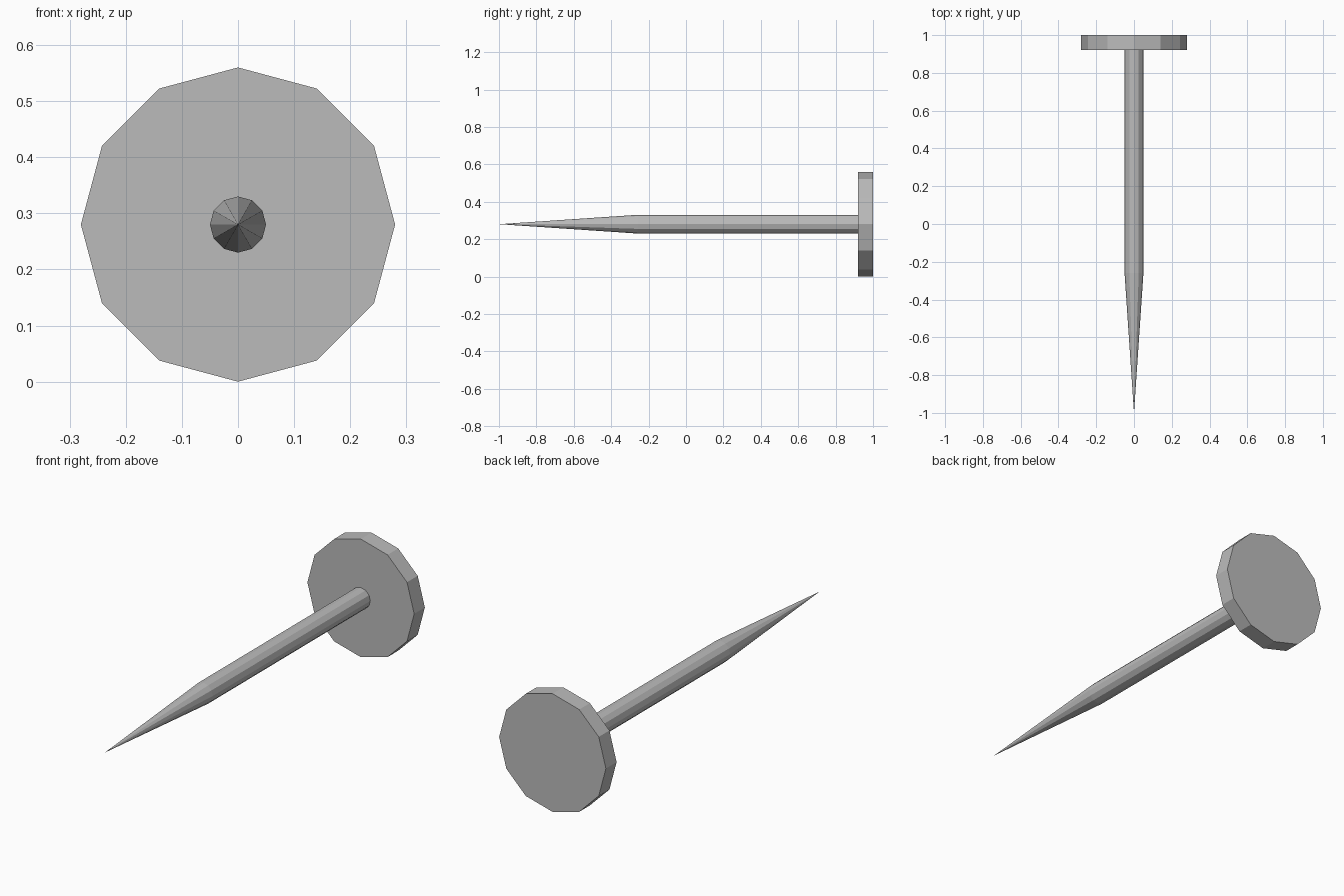
import bpy
import bmesh
from math import pi
from mathutils import Matrix

cube = bpy.data.objects.get("Cube")
if cube:
    bpy.data.objects.remove(cube, do_unlink=True)

SIDES = 12
AXIS_Z = 0.28

steel = bpy.data.materials.new("grey_steel")
steel.use_nodes = True
color = (0.5, 0.5, 0.5, 1)
steel.diffuse_color = color
steel.node_tree.nodes["Principled BSDF"].inputs["Base Color"].default_value = color


def segment(name, back_y, front_y, back_radius, front_radius):
    """Faceted frustum lying along y, from back_y to front_y."""
    bm = bmesh.new()
    place = Matrix.Translation((0, (back_y + front_y) / 2, AXIS_Z)) @ Matrix.Rotation(pi / 2, 4, "X")
    bmesh.ops.create_cone(bm, cap_ends=True, segments=SIDES, radius1=back_radius,
                          radius2=front_radius, depth=back_y - front_y, matrix=place)
    bmesh.ops.remove_doubles(bm, verts=bm.verts, dist=0.0001)
    bmesh.ops.recalc_face_normals(bm, faces=bm.faces)
    mesh = bpy.data.meshes.new(name)
    bm.to_mesh(mesh)
    bm.free()
    mesh.materials.append(steel)
    obj = bpy.data.objects.new(name, mesh)
    bpy.context.collection.objects.link(obj)
    return obj


# Flat disc head, straight shaft and tapered point
segment("head", 1.0, 0.92, 0.28, 0.28)
segment("shaft", 0.92, -0.26, 0.05, 0.05)
segment("point", -0.26, -1.0, 0.05, 0.0)
